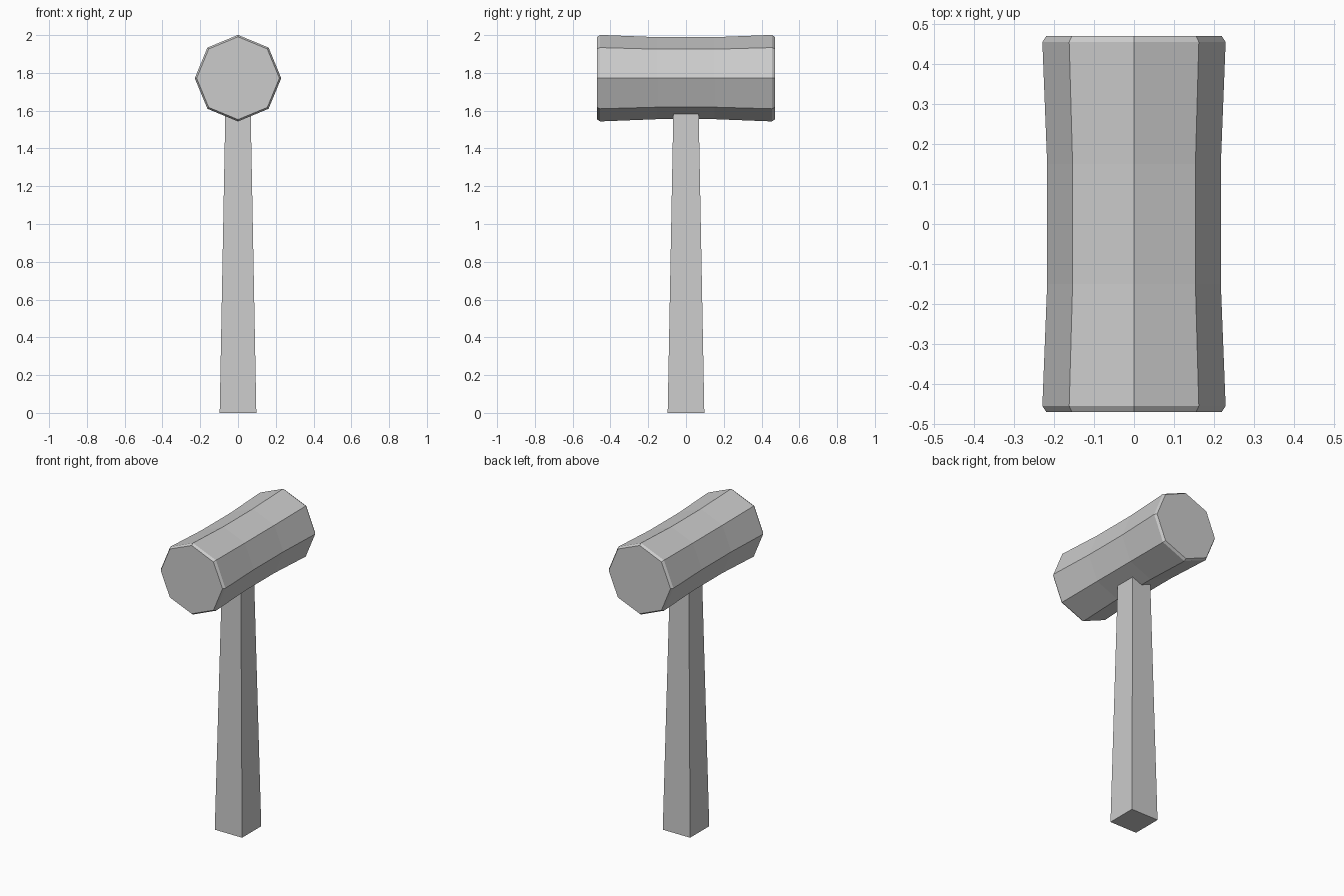
import bpy, bmesh
from math import pi, sin, cos

if "Cube" in bpy.data.objects:
    bpy.data.objects.remove(bpy.data.objects["Cube"])


def loft(name, rings):
    """Skin a list of equal-length point rings and cap both ends."""
    bm = bmesh.new()
    loops = [[bm.verts.new(p) for p in ring] for ring in rings]
    n = len(loops[0])
    for a, b in zip(loops, loops[1:]):
        for i in range(n):
            j = (i + 1) % n
            bm.faces.new((a[i], a[j], b[j], b[i]))
    bm.faces.new(loops[0])
    bm.faces.new(loops[-1])
    bmesh.ops.recalc_face_normals(bm, faces=bm.faces)
    mesh = bpy.data.meshes.new(name)
    bm.to_mesh(mesh)
    bm.free()
    obj = bpy.data.objects.new(name, mesh)
    bpy.context.collection.objects.link(obj)
    return obj


# Waisted octagonal head with chamfered striking faces, lying along y
HEAD_Z = 1.772
half = [(0.15, 0.217), (0.455, 0.229), (0.47, 0.219)]
profile = [(-y, r) for y, r in reversed(half)] + half
loft("head", [[(r * sin(i * pi / 4), y, HEAD_Z + r * cos(i * pi / 4)) for i in range(8)]
              for y, r in profile])

# Square tapered handle, its top sunk into the head
loft("handle", [[(sx * w, sy * w, z) for sx, sy in ((-1, -1), (1, -1), (1, 1), (-1, 1))]
                for z, w in ((0, 0.097), (1.6, 0.067))])
